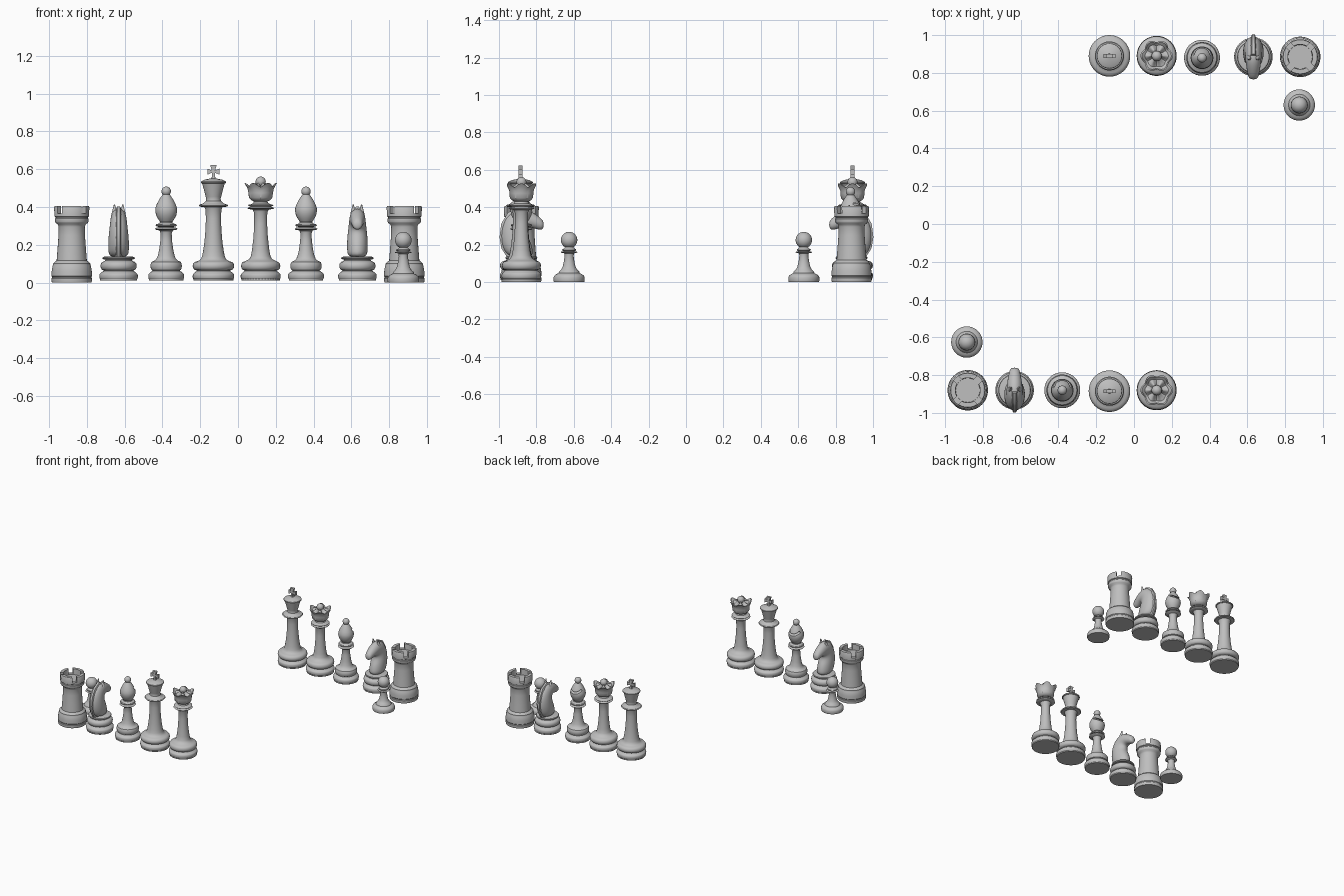
import bpy, bmesh, math
from mathutils import Matrix, Vector

if "Cube" in bpy.data.objects:
    bpy.data.objects.remove(bpy.data.objects["Cube"])

stone = bpy.data.materials.new("grey stone")
stone.diffuse_color = (0.52, 0.52, 0.52, 1)
stone.use_nodes = True
stone.node_tree.nodes["Principled BSDF"].inputs["Base Color"].default_value = stone.diffuse_color


def add_mesh(name, bm):
    bmesh.ops.recalc_face_normals(bm, faces=bm.faces)
    mesh = bpy.data.meshes.new(name)
    bm.to_mesh(mesh)
    bm.free()
    mesh.materials.append(stone)
    ob = bpy.data.objects.new(name, mesh)
    bpy.context.collection.objects.link(ob)
    return ob


def bead(r_in, r_out, z0, z1, n=6):
    """Half-round moulding between two heights."""
    return [(r_in + (r_out - r_in) * math.sin(math.pi * i / n),
             (z0 + z1) / 2 - (z1 - z0) / 2 * math.cos(math.pi * i / n)) for i in range(n + 1)]


def ball(r, z, neck, n=10):
    """Round finial that starts at the neck radius."""
    a0 = math.asin(neck / r)
    return [(r * math.sin(a), z - r * math.cos(a))
            for a in [a0 + (math.pi - a0) * i / n for i in range(n + 1)]]


def turned(name, profile, steps=40, shape=None):
    """Revolve (radius, height) points; shape(angle, r, z) may bend them."""
    bm = bmesh.new()
    rings = []
    for r, z in profile:
        if r < 1e-4:
            rings.append([bm.verts.new((0, 0, z))])
            continue
        ring = []
        for i in range(steps):
            a = 2 * math.pi * i / steps
            rr, zz = shape(a, r, z) if shape else (r, z)
            ring.append(bm.verts.new((rr * math.cos(a), rr * math.sin(a), zz)))
        rings.append(ring)
    for p, q in zip(rings, rings[1:]):
        for i in range(steps):
            j = (i + 1) % steps
            if len(q) == 1:
                bm.faces.new((p[i], p[j], q[0]))
            elif len(p) > 1:
                bm.faces.new((p[i], p[j], q[j], q[i]))
    for ring in (rings[0], rings[-1]):
        if len(ring) > 2:
            bm.faces.new(ring)
    return add_mesh(name, bm)


def box(name, size, matrix):
    bm = bmesh.new()
    bmesh.ops.create_cube(bm, size=1, matrix=matrix @ Matrix.Diagonal((*size, 1)))
    return add_mesh(name, bm)


def bake(ob):
    """Apply modifiers."""
    deps = bpy.context.evaluated_depsgraph_get()
    mesh = bpy.data.meshes.new_from_object(ob.evaluated_get(deps))
    ob.modifiers.clear()
    ob.data = mesh


def cut(ob, cutters):
    for c in cutters:
        mod = ob.modifiers.new("cut", 'BOOLEAN')
        mod.operation, mod.object, mod.solver = 'DIFFERENCE', c, 'EXACT'
    bake(ob)
    for c in cutters:
        bpy.data.objects.remove(c)


def foot(r, waist, bulge):
    """Common stepped foot with a round cushion above it."""
    return [(r * .96, .01), (r * .96, .018)] + bead(r * .95, r, .018, .048) + \
           [(r * .88, .055), (waist, .062)] + bead(waist, bulge, .064, .112)


# King: turned body, flared cup, cross on top
def king():
    body = turned("king_body", foot(.11, .088, .11) + [
        (.075, .117), (.066, .125), (.06, .14), (.055, .165), (.048, .21), (.042, .28), (.04, .34),
        (.042, .385), (.048, .4)] + bead(.06, .077, .4, .416, 4) + [
        (.05, .423), (.04, .432), (.038, .445), (.041, .455), (.05, .49), (.06, .525)] +
        bead(.062, .067, .525, .537, 4) + [(.045, .545), (.02, .55), (.012, .552), (.01, .56)])
    prof = [(.009, .55), (.007, .582), (.032, .571), (.032, .603), (.009, .594), (.017, .622)]
    bm = bmesh.new()
    pts = prof + [(-x, z) for x, z in reversed(prof)]
    face = bm.faces.new([bm.verts.new((x, -.01, z)) for x, z in pts])
    out = bmesh.ops.extrude_face_region(bm, geom=[face])
    bmesh.ops.translate(bm, vec=(0, .02, 0), verts=[v for v in out["geom"] if isinstance(v, bmesh.types.BMVert)])
    return [body, add_mesh("king_cross", bm)]


# Queen: turned body, six-pointed coronet, ball
def queen():
    body = turned("queen_body", foot(.106, .085, .104) + [
        (.075, .117), (.06, .125), (.052, .14), (.046, .17), (.038, .24), (.034, .31), (.035, .37),
        (.042, .385)] + bead(.055, .07, .388, .4, 4) + bead(.052, .068, .403, .414, 4) +
        [(.04, .42), (.036, .43), (.04, .436)])

    def points(a, r, z):
        k = max(0, (z - .47) / .06)
        w = abs(math.cos(3 * a)) ** 1.5
        return r * (1 - .16 * k * (1 - w)), z - .022 * k * (1 - w)
    crown = turned("queen_coronet", [(.036, .43), (.05, .436), (.062, .45), (.065, .475), (.069, .495),
                                     (.077, .512), (.086, .526), (.078, .527), (.062, .512),
                                     (.045, .515), (.03, .525), (.012, .535)], 72, points)
    return [body, crown, turned("queen_ball", ball(.027, .534, .012), 24)]


# Bishop: turned body, slit mitre
def bishop():
    body = turned("bishop_body", foot(.095, .072, .083) + [
        (.06, .117), (.052, .125), (.045, .14), (.038, .17), (.031, .22), (.029, .26), (.035, .274)] +
        bead(.04, .06, .277, .292, 4) + bead(.04, .057, .295, .312, 4) + [(.034, .317), (.033, .325)])
    mitre = turned("bishop_mitre", [
        (.033, .322), (.042, .335), (.053, .355), (.058, .378), (.057, .395), (.05, .415), (.038, .438),
        (.026, .456), (.019, .466)] + ball(.025, .483, .017))
    tilt = Matrix.Translation((0, .055, .40)) @ Matrix.Rotation(math.radians(-28), 4, 'X')
    cut(mitre, [box("slit_cutter", (.2, .09, .012), tilt)])
    return [body, mitre]


# Rook: turned tower, hollow top with four diagonal notches
def rook():
    tower = turned("rook_tower", [
        (.105, 0), (.107, .01), (.107, .022), (.104, .025), (.104, .03), (.107, .034), (.106, .06),
        (.101, .09), (.098, .095), (.098, .102), (.092, .108), (.08, .117), (.079, .13), (.075, .18),
        (.07, .25), (.069, .295), (.073, .307), (.085, .316), (.088, .322), (.088, .338), (.085, .342),
        (.085, .346), (.092, .35), (.093, .4), (.09, .405), (.066, .405), (.064, .36), (0, .36)], 48)
    cutters = [box("notch_cutter", (.3, .034, .08), Matrix.Translation((0, 0, .405)) @
                   Matrix.Rotation(math.radians(a), 4, 'Z')) for a in (45, 135)]
    cut(tower, cutters)
    return [tower]


# Pawn
def pawn():
    return [turned("pawn", [(.081, 0), (.083, .006), (.083, .024), (.079, .034), (.068, .042), (.057, .047),
                            (.054, .056), (.043, .066), (.034, .083), (.028, .11), (.024, .14), (.026, .152)] +
                   bead(.03, .045, .155, .164, 4) + bead(.03, .038, .166, .178, 4) +
                   [(.025, .183)] + ball(.044, .224, .022, 12))]


# Knight: turned base, lofted horse head facing +y, ears and mane
def knight():
    base = turned("knight_base", foot(.102, .078, .096) + [(.072, .116), (.07, .122)] +
                  bead(.075, .086, .122, .137, 4))
    # back y, back z, front y, front z, half width
    sections = [(-.07, .13, .064, .13, .05), (-.102, .18, .062, .175, .055), (-.112, .24, .048, .22, .054),
                (-.103, .31, .025, .26, .048), (-.068, .368, .03, .288, .043), (-.012, .398, .055, .29, .041),
                (.04, .385, .078, .283, .036), (.088, .355, .1, .278, .029), (.123, .325, .118, .283, .022)]
    n = 12
    bm = bmesh.new()
    rings = []
    for by, bz, fy, fz, w in sections:
        b, f = Vector((0, by, bz)), Vector((0, fy, fz))
        ring = []
        for i in range(n):
            a = 2 * math.pi * i / n
            p = (b + f) / 2 + (f - b) / 2 * math.cos(a) * 1.03
            ring.append(bm.verts.new((w * 1.05 * math.sin(a), p.y, p.z)))
        rings.append(ring)
    for p, q in zip(rings, rings[1:]):
        for i in range(n):
            bm.faces.new((p[i], p[(i + 1) % n], q[(i + 1) % n], q[i]))
    bm.faces.new(rings[0])
    bm.faces.new(rings[-1])
    head = add_mesh("knight_head", bm)
    head.modifiers.new("smooth", 'SUBSURF').levels = 2
    bake(head)
    # Mane: thin crest following the back of the neck
    bm = bmesh.new()
    strip = []
    for by, bz, fy, fz, w in sections[:6]:
        b, f = Vector((0, by, bz)), Vector((0, fy, fz))
        d = (f - b).normalized()
        tip, root = b - d * .005, b + d * .03
        strip.append([bm.verts.new((x, p.y, p.z)) for x, p in
                      ((-.008, tip), (.008, tip), (.022, root), (-.022, root))])
    for p, q in zip(strip, strip[1:]):
        for i in range(4):
            bm.faces.new((p[i], p[(i + 1) % 4], q[(i + 1) % 4], q[i]))
    bm.faces.new(strip[0])
    bm.faces.new(strip[-1])
    parts = [base, head, add_mesh("knight_mane", bm)]
    for side in (-1, 1):
        bm = bmesh.new()
        place = Matrix.Translation((side * .022, .008, .388)) @ Matrix.Rotation(math.radians(-12), 4, 'X')
        bmesh.ops.create_cone(bm, segments=10, radius1=.016, radius2=.003, depth=.05,
                              cap_ends=True, matrix=place)
        parts.append(add_mesh("knight_ear", bm))
    return parts


# Arrange both sides: (x, y, turn in degrees)
layout = [
    (rook, [(-.88, -.88, 0), (.88, .885, 0)]),
    (knight, [(-.632, -.88, 0), (.632, .885, 180)]),
    (bishop, [(-.38, -.88, 0), (.36, .88, 0)]),
    (king, [(-.13, -.885, 0), (-.13, .89, 0)]),
    (queen, [(.12, -.88, 0), (.12, .89, 0)]),
    (pawn, [(-.885, -.625, 0), (.875, .63, 0)]),
]
for make, spots in layout:
    for ob in make():
        bpy.ops.object.select_all(action='DESELECT')
        ob.select_set(True)
        bpy.context.view_layer.objects.active = ob
        bpy.ops.object.shade_smooth_by_angle(angle=math.radians(35))
        twin = ob.copy()
        bpy.context.collection.objects.link(twin)
        for o, (x, y, turn) in zip((ob, twin), spots):
            o.location = (x, y, 0)
            o.rotation_euler.z = math.radians(turn)
